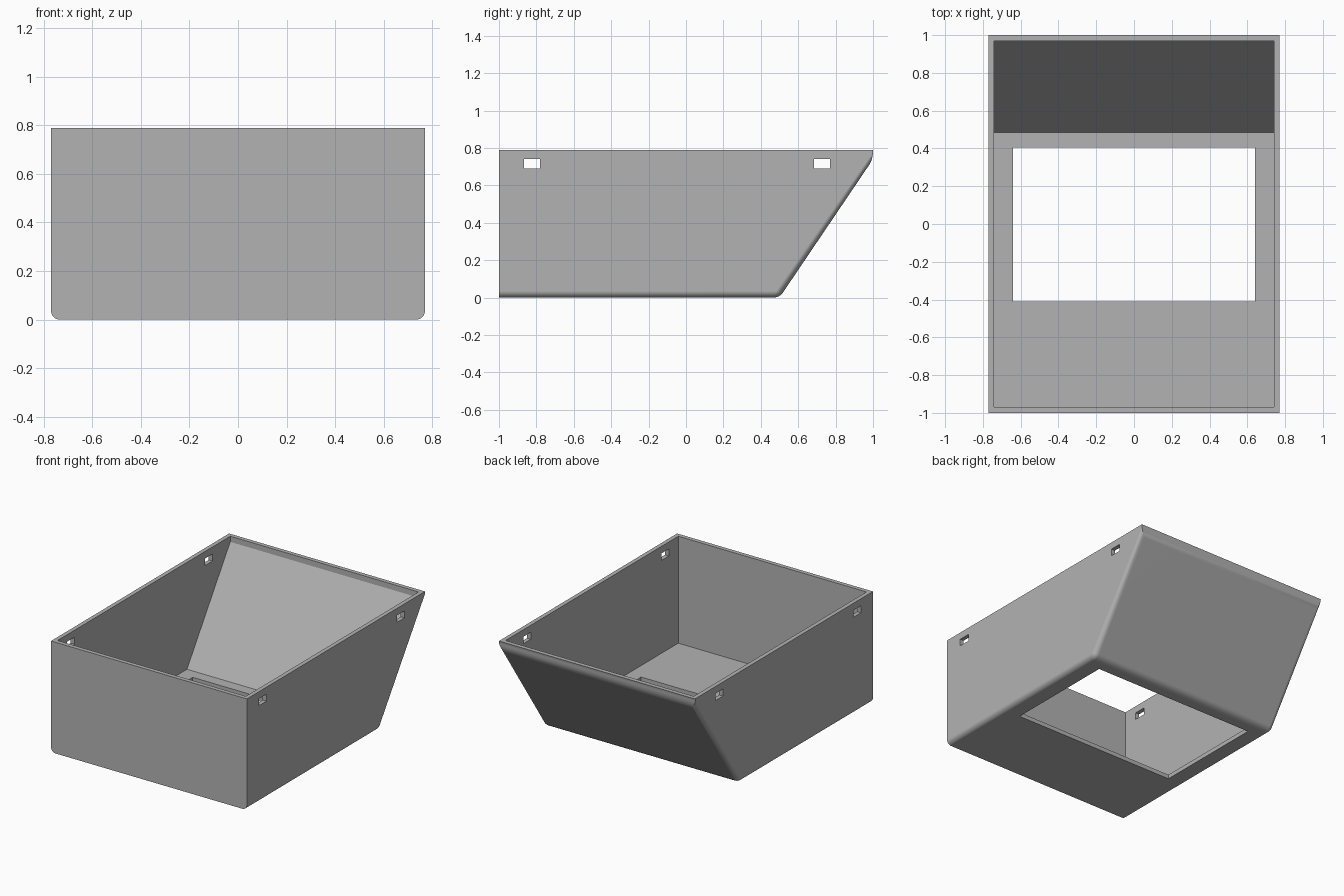
import bpy
import bmesh
import math

cube = bpy.data.objects.get("Cube")
if cube:
    bpy.data.objects.remove(cube, do_unlink=True)

HALF_W, HEIGHT, WALL, RADIUS = 0.77, 0.79, 0.03, 0.035

grey = bpy.data.materials.new("plain grey")
grey.use_nodes = True
colour = (0.45, 0.45, 0.45, 1)
grey.diffuse_color = colour
grey.node_tree.nodes["Principled BSDF"].inputs["Base Color"].default_value = colour


def prism(name, profile, half_width, round_edges=False):
    """Extrude a side profile (y, z) across the width."""
    bm = bmesh.new()
    face = bm.faces.new([bm.verts.new((-half_width, y, z)) for y, z in profile])
    out = bmesh.ops.extrude_face_region(bm, geom=[face])
    moved = [v for v in out["geom"] if isinstance(v, bmesh.types.BMVert)]
    bmesh.ops.translate(bm, verts=moved, vec=(2 * half_width, 0, 0))
    bmesh.ops.recalc_face_normals(bm, faces=bm.faces)
    if round_edges:
        # lower side edges and the two creases of the sloping back
        def is_round(e):
            a, b = (v.co for v in e.verts)
            across = abs(a.x - b.x) > 0.1
            if across:
                return a.y > 0 and a.z < HEIGHT - 0.01
            return abs(a.y - b.y) > 0.1 and min(a.z, b.z) < 0.01
        bmesh.ops.bevel(bm, geom=[e for e in bm.edges if is_round(e)],
                        offset=RADIUS, segments=6, profile=0.5, affect='EDGES')
    mesh = bpy.data.meshes.new(name)
    bm.to_mesh(mesh)
    bm.free()
    mesh.materials.append(grey)
    obj = bpy.data.objects.new(name, mesh)
    bpy.context.collection.objects.link(obj)
    return obj


def rect(y0, y1, z0, z1):
    return [(y0, z0), (y1, z0), (y1, z1), (y0, z1)]


# Outer shell with sloping back
box = prism("open_box", [(-1, 0), (0.5, 0), (1, 0.74), (1, HEIGHT), (-1, HEIGHT)],
            HALF_W, round_edges=True)

# Cavity, floor opening and side slots
cutters = [
    prism("cavity_cutter", [(-1 + WALL, WALL), (0.484, WALL), (1 - WALL, 0.75),
                            (1 - WALL, 1), (-1 + WALL, 1)], HALF_W - WALL),
    prism("floor_opening_cutter", rect(-0.41, 0.405, -0.2, 0.2), 0.64),
    prism("front_slot_cutter", rect(-0.865, -0.78, 0.69, 0.74), 1),
    prism("back_slot_cutter", rect(0.685, 0.77, 0.69, 0.74), 1),
]
bpy.ops.object.select_all(action='DESELECT')
bpy.context.view_layer.objects.active = box
box.select_set(True)
for cutter in cutters:
    cut = box.modifiers.new("cut", 'BOOLEAN')
    cut.operation = 'DIFFERENCE'
    cut.solver = 'EXACT'
    cut.object = cutter
    bpy.ops.object.modifier_apply(modifier=cut.name)
    bpy.data.objects.remove(cutter, do_unlink=True)

# Smooth the rounded edges, keep flat panels flat
bpy.ops.object.shade_smooth_by_angle(angle=math.radians(25))
normals = box.modifiers.new("panel_normals", 'WEIGHTED_NORMAL')
normals.keep_sharp = True
